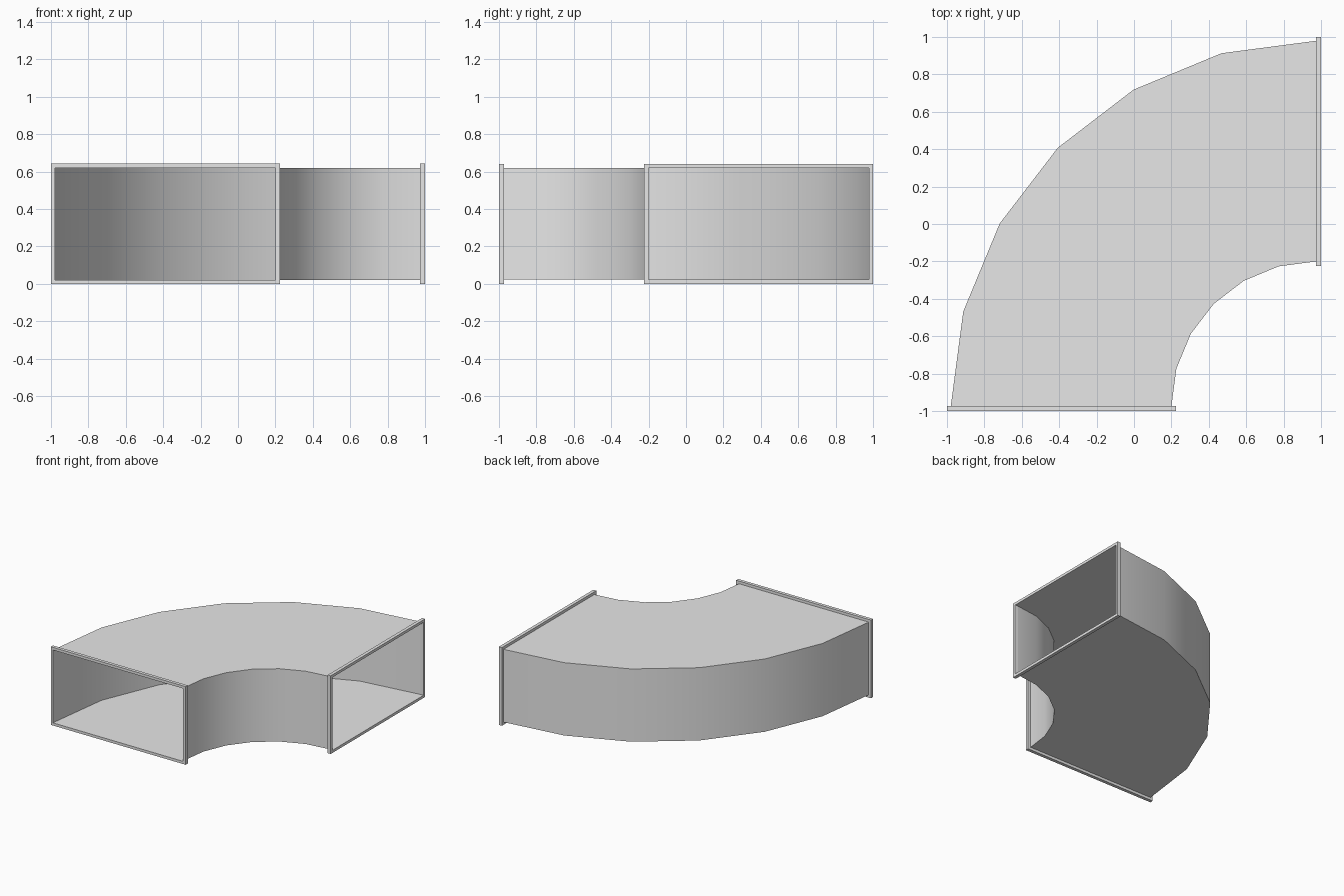
import bpy
import bmesh
from math import cos, sin, radians

cube = bpy.data.objects.get("Cube")
if cube:
    bpy.data.objects.remove(cube)

# Bare sheet metal
steel = bpy.data.materials.new("light grey steel")
steel.use_nodes = True
GREY = (0.8, 0.8, 0.8, 1)
steel.diffuse_color = GREY
steel.node_tree.nodes["Principled BSDF"].inputs["Base Color"].default_value = GREY

# Bend centre, radii and heights
CENTRE = 0.973
OUTER, INNER = 1.952, 0.773
LOW, HIGH = 0.022, 0.62
SEGMENTS = 6


def make_object(name, bm):
    bmesh.ops.recalc_face_normals(bm, faces=bm.faces)
    mesh = bpy.data.meshes.new(name)
    bm.to_mesh(mesh)
    bm.free()
    mesh.materials.append(steel)
    obj = bpy.data.objects.new(name, mesh)
    bpy.context.collection.objects.link(obj)
    return obj


def bridge(bm, a, b):
    for i in range(len(a)):
        j = (i + 1) % len(a)
        bm.faces.new((a[i], a[j], b[j], b[i]))


# Curved duct: a rectangular section swept through a quarter turn
bm = bmesh.new()
section = [(OUTER, LOW), (OUTER, HIGH), (INNER, HIGH), (INNER, LOW)]
rings = []
for step in range(SEGMENTS + 1):
    a = radians(90 * step / SEGMENTS)
    rings.append([bm.verts.new((CENTRE - r * cos(a), r * sin(a) - CENTRE, z))
                  for r, z in section])
for first, second in zip(rings, rings[1:]):
    bridge(bm, first, second)
duct = make_object("curved_duct", bm)
bpy.context.view_layer.objects.active = duct
duct.select_set(True)
bpy.ops.object.shade_smooth_by_angle(angle=radians(30))
duct.select_set(False)


# Rectangular flange frame around each open end
def flange(name, place):
    bm = bmesh.new()

    def loop(x0, x1, z0, z1, y):
        corners = [(x0, z0), (x1, z0), (x1, z1), (x0, z1)]
        return [bm.verts.new(place(x, y, z)) for x, z in corners]

    outside = (-1, 0.225, 0, 0.642)
    opening = (CENTRE - OUTER, CENTRE - INNER, LOW, HIGH)
    loops = [loop(*outside, -1), loop(*outside, -CENTRE),
             loop(*opening, -CENTRE), loop(*opening, -1)]
    for i in range(4):
        bridge(bm, loops[i], loops[(i + 1) % 4])
    make_object(name, bm)


flange("front_flange", lambda x, y, z: (x, y, z))
flange("left_flange", lambda x, y, z: (-y, -x, z))
